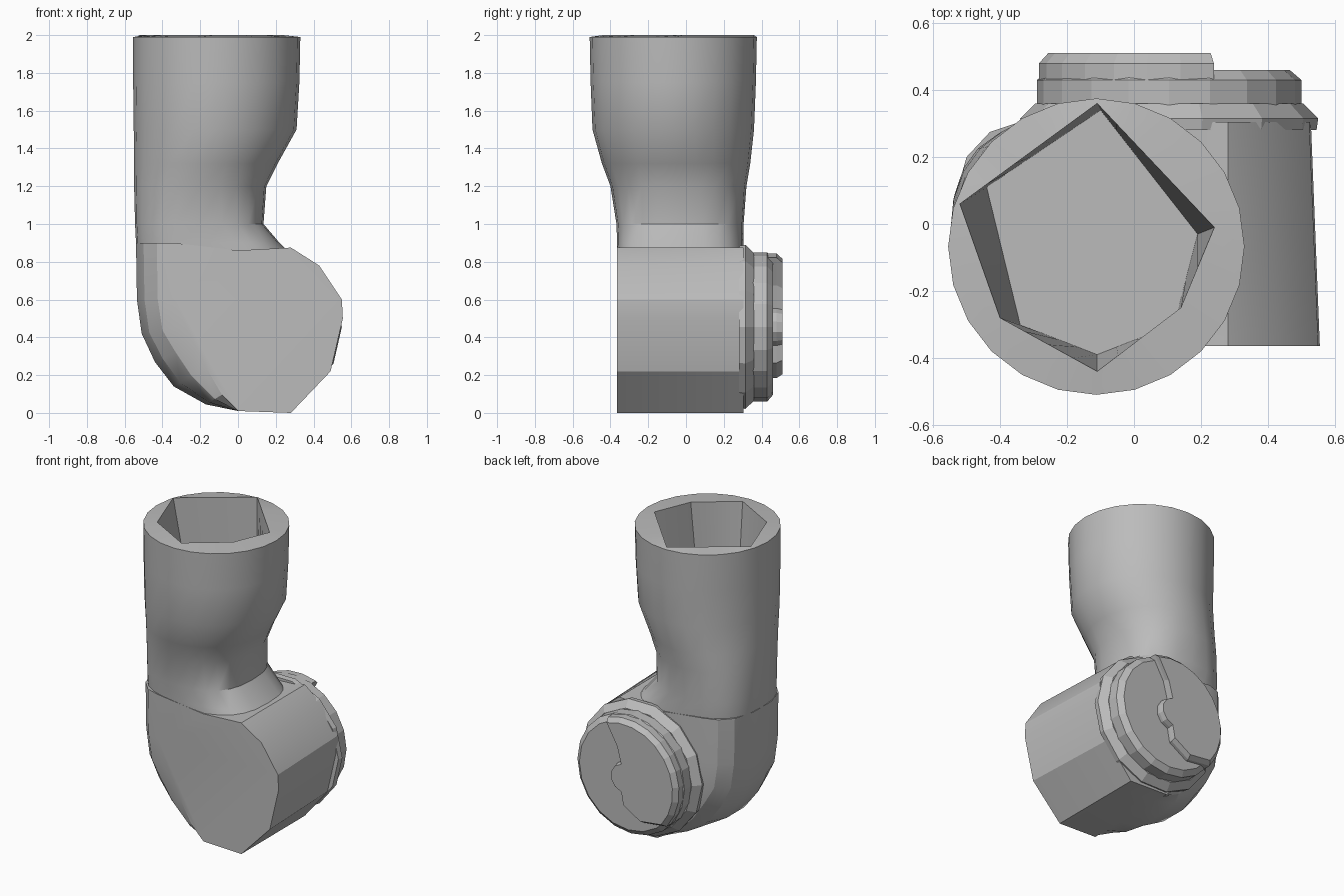
import bpy
import bmesh
import math

cube = bpy.data.objects.get("Cube")
if cube:
    bpy.data.objects.remove(cube)

grey = bpy.data.materials.new("plain grey")
grey.use_nodes = True
COLOUR = (0.5, 0.5, 0.5, 1)
grey.diffuse_color = COLOUR
grey.node_tree.nodes["Principled BSDF"].inputs["Base Color"].default_value = COLOUR


def loft(name, rings, smooth_angle):
    """Skin equal-length rings in order and cap both ends."""
    bm = bmesh.new()
    loops = [[bm.verts.new(p) for p in ring] for ring in rings]
    for a, b in zip(loops, loops[1:]):
        for i in range(len(a)):
            j = (i + 1) % len(a)
            bm.faces.new((a[i], a[j], b[j], b[i]))
    bm.faces.new(loops[0])
    bm.faces.new(loops[-1])
    bmesh.ops.recalc_face_normals(bm, faces=bm.faces)
    mesh = bpy.data.meshes.new(name)
    bm.to_mesh(mesh)
    bm.free()
    mesh.materials.append(grey)
    obj = bpy.data.objects.new(name, mesh)
    bpy.context.collection.objects.link(obj)
    bpy.ops.object.select_all(action='DESELECT')
    obj.select_set(True)
    bpy.context.view_layer.objects.active = obj
    if smooth_angle:
        bpy.ops.object.shade_smooth_by_angle(angle=math.radians(smooth_angle))
    return obj


SIDES = 24
ANGLES = [2 * math.pi * i / SIDES for i in range(SIDES)]


def oval(z, x0, x1, y0, y1, power):
    """Superellipse ring filling the given bounds."""
    def bulge(v):
        return math.copysign(abs(v) ** (2 / power), v)
    cx, cy, rx, ry = (x0 + x1) / 2, (y0 + y1) / 2, (x1 - x0) / 2, (y1 - y0) / 2
    return [(cx + rx * bulge(math.cos(a)), cy + ry * bulge(math.sin(a)), z) for a in ANGLES]


def socket_ring(z, corners):
    """Uneven hexagon, each edge divided to match the oval's vertices."""
    ring = []
    for k, steps in enumerate((6, 5, 3, 4, 4, 2)):
        (ax, ay), (bx, by) = corners[k], corners[(k + 1) % len(corners)]
        ring += [(ax + (bx - ax) * i / steps, ay + (by - ay) * i / steps, z)
                 for i in range(steps)]
    return ring


# Upright tube with a waist, a thick rim and an uneven hexagonal socket
sections = [
    (0.82, -0.535, 0.30, -0.36, 0.30, 2.9),
    (0.90, -0.54, 0.22, -0.365, 0.305, 2.8),
    (1.00, -0.545, 0.135, -0.368, 0.305, 2.6),
    (1.20, -0.55, 0.15, -0.40, 0.32, 2.3),
    (1.32, -0.55, 0.21, -0.445, 0.34, 2.1),
    (1.50, -0.552, 0.31, -0.495, 0.36, 2.0),
    (1.75, -0.555, 0.325, -0.505, 0.37, 2.0),
    (1.99, -0.555, 0.33, -0.51, 0.375, 2.0),
]
mouth = [(0.24, -0.01), (-0.11, 0.36), (-0.52, 0.06), (-0.4, -0.28), (-0.11, -0.44), (0.14, -0.25)]
floor = [(0.19, -0.03), (-0.1, 0.34), (-0.44, 0.11), (-0.34, -0.3), (-0.11, -0.39), (0.12, -0.3)]
tube_rings = [oval(*s) for s in sections]
loft("upright_tube", tube_rings + [socket_ring(2.0, mouth), socket_ring(1.4, floor)], 35)

# Elbow housing: side outline lofted front to back, rounded on the outer bend
outline = [(-0.54, 0.9), (-0.535, 0.6), (-0.51, 0.42), (-0.44, 0.27), (-0.34, 0.14),
           (-0.17, 0.045), (0, 0.01), (0.28, 0.0), (0.49, 0.22), (0.555, 0.5),
           (0.55, 0.6), (0.43, 0.78), (0.28, 0.875), (0.0, 0.86)]


def housing_ring(y, inset):
    ring = []
    for x, z in outline:
        k = inset * min(1, max(0, -x / 0.4))
        rise = k * 0.6 * min(1, max(0, (0.5 - z) / 0.3))
        taper = 0.04 * (y + 0.365) if x > 0.4 else 0
        ring.append((x + k - taper, y, z + rise))
    return ring


layers = [(-0.365, 0.20), (-0.335, 0.11), (-0.26, 0.04), (-0.13, 0),
          (0.06, 0), (0.2, 0.04), (0.275, 0.11), (0.305, 0.20)]
loft("elbow_housing", [housing_ring(y, d) for y, d in layers], 24)

# Round parts on the back of the elbow
CX, CZ = 0.105, 0.455


def disc(name, profile, sides):
    rings = []
    for y, r in profile:
        rings.append([(CX + r * math.cos(2 * math.pi * i / sides), y,
                       CZ + r * math.sin(2 * math.pi * i / sides)) for i in range(sides)])
    return loft(name, rings, 0)


disc("collar", [(0.28, 0.44), (0.315, 0.445), (0.36, 0.40)], 14)
disc("back_cap", [(0.3, 0.395), (0.43, 0.395), (0.46, 0.36)], 20)

# Raised plate with a hub bulge on its inner edge
plate = [(0.39 * math.cos(math.radians(a)), 0.39 * math.sin(math.radians(a)))
         for a in range(70, 221, 15)]
plate += [(-0.13, -0.27), (0.0, -0.19)]
plate += [(0.1 * math.cos(math.radians(a)), 0.1 * math.sin(math.radians(a)))
          for a in range(-80, 81, 32)]
plate += [(0.05, 0.22)]


def plate_ring(y, scale):
    return [(CX + u * scale, y, CZ + v * scale) for u, v in plate]


loft("raised_plate", [plate_ring(0.42, 1), plate_ring(0.48, 1), plate_ring(0.51, 0.93)], 0)
